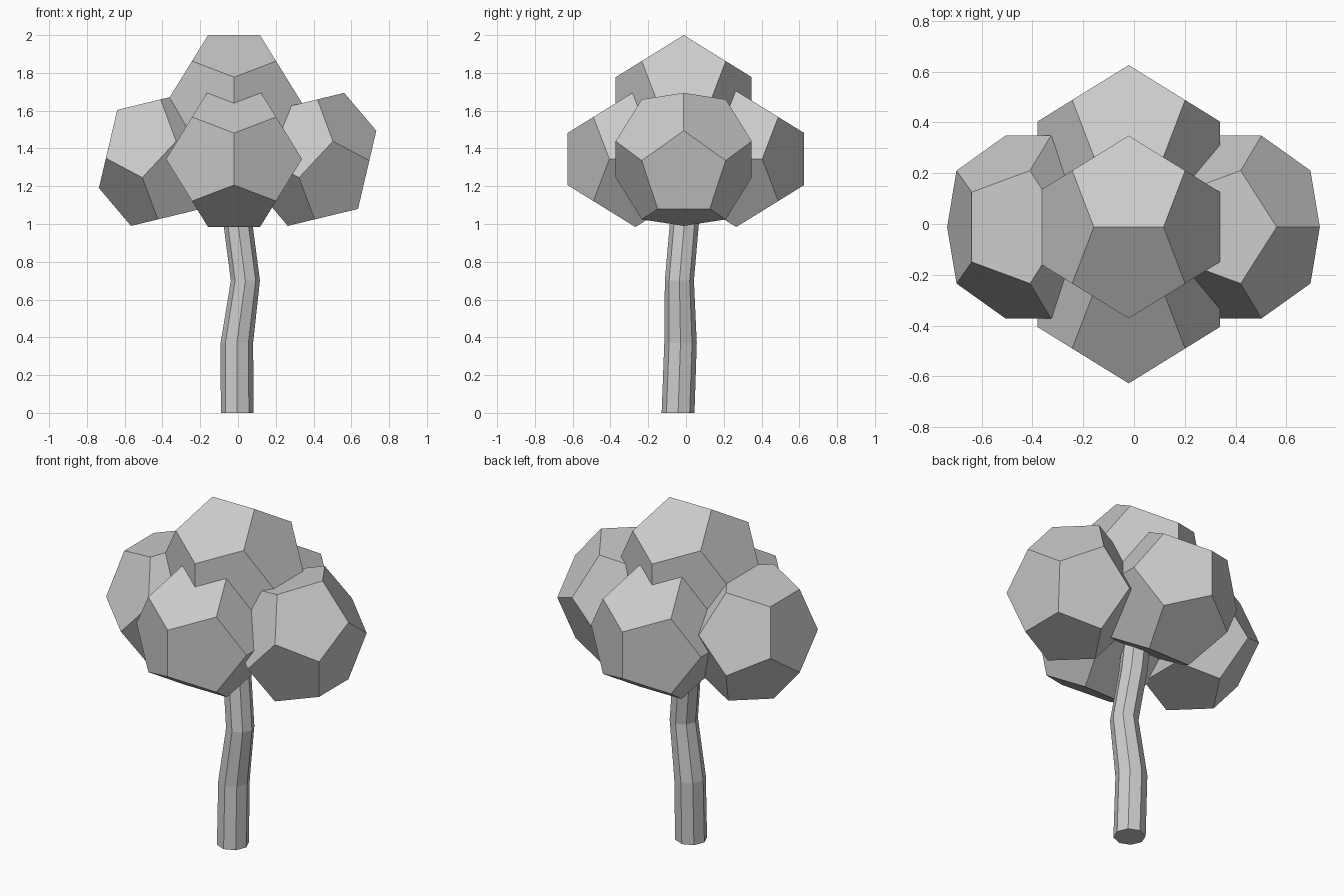
import bpy, bmesh, math
from mathutils import Vector, Matrix

if "Cube" in bpy.data.objects:
    bpy.data.objects.remove(bpy.data.objects["Cube"])

PHI = (1 + 5 ** 0.5) / 2
S = 0.2225  # half side of the cube inscribed in each dodecahedron


def finish(bm, name):
    bmesh.ops.recalc_face_normals(bm, faces=bm.faces)
    me = bpy.data.meshes.new(name)
    bm.to_mesh(me)
    bm.free()
    ob = bpy.data.objects.new(name, me)
    bpy.context.collection.objects.link(ob)
    return ob


def leaf_clump(name, loc, mat=Matrix.Identity(3)):
    """Flat-faced dodecahedron, edge-up, with an optional linear transform."""
    bm = bmesh.new()
    signs = (-1, 1)
    pts = [(a, b, c) for a in signs for b in signs for c in signs]
    for a in signs:
        for b in signs:
            u, v = a / PHI, b * PHI
            pts += [(u, 0, v), (0, v, u), (v, u, 0)]
    for p in pts:
        bm.verts.new(mat @ (Vector(p) * S))
    bmesh.ops.convex_hull(bm, input=bm.verts)
    bmesh.ops.dissolve_limit(bm, angle_limit=math.radians(2),
                             verts=bm.verts, edges=bm.edges)
    ob = finish(bm, name)
    ob.location = loc
    return ob


# Foliage: side clumps are turned about y and slightly squashed in x
turned = Matrix(((0.618, 0, 0.651), (0, 1, 0), (-0.728, 0, 0.70)))
leaf_clump("top_foliage", (-0.021, -0.012, 1.64))
leaf_clump("front_foliage", (-0.021, -0.268, 1.344))
leaf_clump("back_foliage", (-0.021, 0.266, 1.344))
leaf_clump("right_foliage", (0.413, -0.012, 1.342), turned)
leaf_clump("left_foliage", (-0.417, -0.012, 1.342), turned)

# Trunk: eight-sided rings along a bent path (x, y, z, radius)
path = [(-0.004, -0.042, 0.0, 0.087), (-0.006, -0.029, 0.37, 0.086),
        (0.039, -0.035, 0.70, 0.077), (0.0, -0.009, 1.0, 0.077),
        (-0.035, 0.0, 1.35, 0.077)]
bm = bmesh.new()
rings = []
for x, y, z, r in path:
    rings.append([bm.verts.new((x + r * math.cos(i * math.pi / 4),
                                y + r * math.sin(i * math.pi / 4), z))
                  for i in range(8)])
for lo, hi in zip(rings, rings[1:]):
    for i in range(8):
        j = (i + 1) % 8
        bm.faces.new((lo[i], lo[j], hi[j], hi[i]))
bm.faces.new(rings[0])
bm.faces.new(rings[-1])
finish(bm, "trunk")
